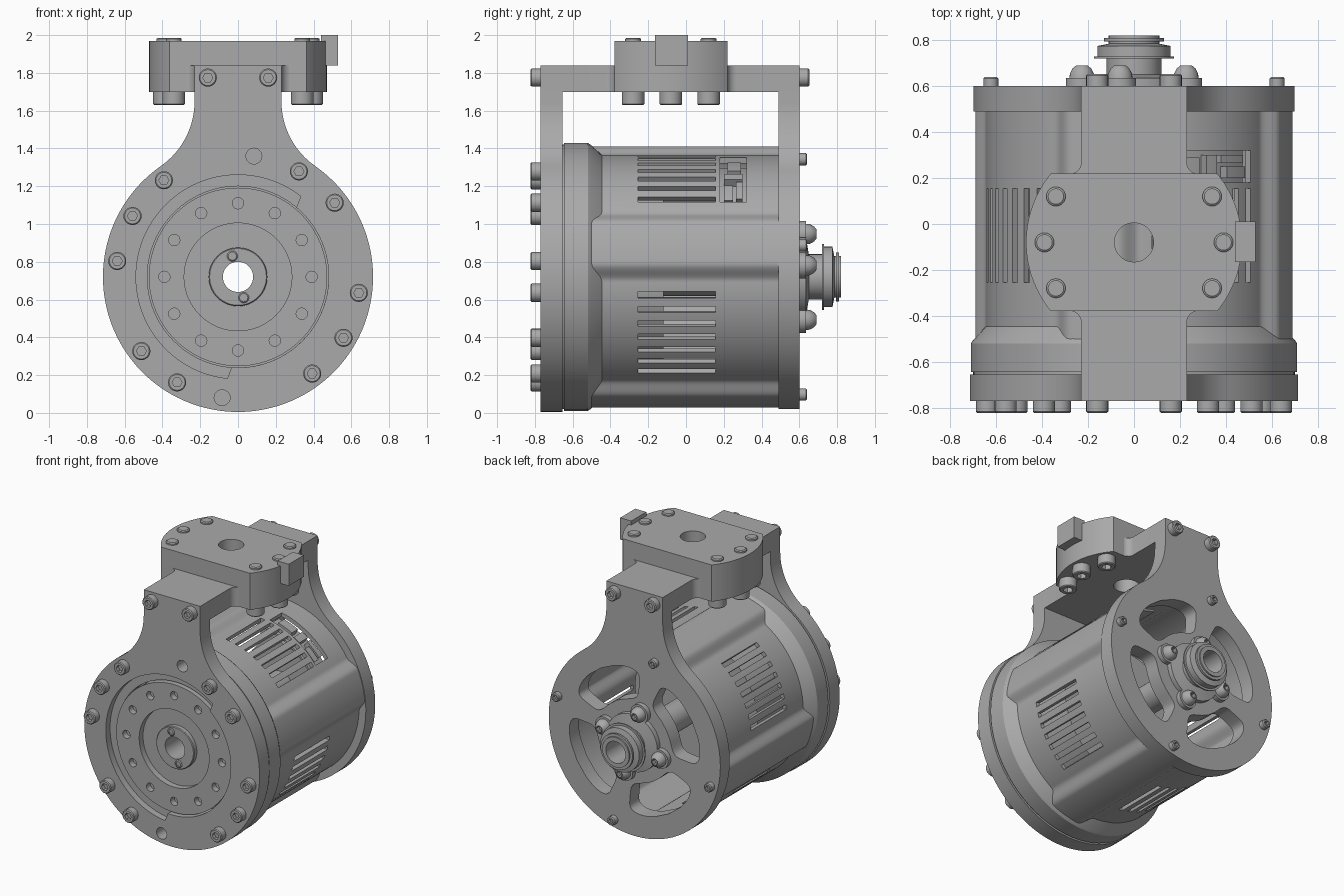
import bpy, bmesh, math
from math import sin, cos, pi, radians
from mathutils import Matrix, Vector

if "Cube" in bpy.data.objects:
    bpy.data.objects.remove(bpy.data.objects["Cube"])

ZC = 0.72  # height of the drive axis
mat = bpy.data.materials.new("machined grey")
mat.use_nodes = True
GREY = (0.4, 0.4, 0.4, 1)
mat.diffuse_color = GREY
mat.node_tree.nodes["Principled BSDF"].inputs["Base Color"].default_value = GREY


def finish(name, mesh, angle=30):
    obj = bpy.data.objects.new(name, mesh)
    bpy.context.collection.objects.link(obj)
    mesh.materials.clear()
    mesh.materials.append(mat)
    bpy.ops.object.select_all(action='DESELECT')
    obj.select_set(True)
    bpy.context.view_layer.objects.active = obj
    bpy.ops.object.shade_smooth_by_angle(angle=radians(angle))
    return obj


def from_bmesh(name, bm):
    bmesh.ops.recalc_face_normals(bm, faces=bm.faces)
    mesh = bpy.data.meshes.new(name)
    bm.to_mesh(mesh)
    bm.free()
    return finish(name, mesh)


def polar(r, deg, cx=0, cy=0):
    return cx + r * cos(radians(deg)), cy + r * sin(radians(deg))


def circle(r, cx=0, cy=0, n=96):
    return [polar(r, 360 * i / n, cx, cy) for i in range(n)]


def slab(name, outlines, lo, hi, upright=True):
    """Extrude outlines (first is outer, rest are holes) along y, or along z if not upright."""
    cu = bpy.data.curves.new(name, 'CURVE')
    cu.dimensions, cu.fill_mode = '2D', 'BOTH'
    cu.extrude = (hi - lo) / 2
    for pts in outlines:
        sp = cu.splines.new('POLY')
        sp.points.add(len(pts) - 1)
        for p, (x, y) in zip(sp.points, pts):
            p.co = (x, y, 0, 1)
        sp.use_cyclic_u = True
    tmp = bpy.data.objects.new(name, cu)
    bpy.context.collection.objects.link(tmp)
    dg = bpy.context.evaluated_depsgraph_get()
    mesh = bpy.data.meshes.new_from_object(tmp.evaluated_get(dg))
    bpy.data.objects.remove(tmp)
    mid = (lo + hi) / 2
    if upright:
        mesh.transform(Matrix.Translation((0, mid, 0)) @ Matrix.Rotation(pi / 2, 4, 'X'))
    else:
        mesh.transform(Matrix.Translation((0, 0, mid)))
    return finish(name, mesh)


def lathe(name, profile, pos=(0, 0, ZC), axis=(0, 1, 0), n=96, closed=True):
    """Spin (radius, height, is_hex) points about an axis."""
    bm = bmesh.new()
    rot = Vector(axis).to_track_quat('Z', 'Y')
    rings = []
    for r, h, *hexed in profile:
        ring = []
        for i in range(n):
            a = 2 * pi * i / n
            k = cos(pi / 6) / cos(a % (pi / 3) - pi / 6) if hexed else 1
            ring.append(bm.verts.new(rot @ Vector((r * k * cos(a), r * k * sin(a), h)) + Vector(pos)))
        rings.append(ring)
    pairs = list(zip(rings, rings[1:])) + ([(rings[-1], rings[0])] if closed else [])
    for a, b in pairs:
        for i in range(n):
            bm.faces.new((a[i], a[i - 1], b[i - 1], b[i]))
    if not closed:
        bm.faces.new(rings[0])
        bm.faces.new(rings[-1])
    return from_bmesh(name, bm)


def cap_screw(name, pos, axis, r=0.048, h=0.053):
    lathe(name, [(r, -0.01), (r, h - 0.006), (r - 0.006, h), (r * 0.55, h, 1), (r * 0.55, h * 0.5, 1)],
          pos, axis, 24, False)


def box(name, lo, hi):
    bm = bmesh.new()
    bmesh.ops.create_cube(bm, size=1)
    size = [b - a for a, b in zip(lo, hi)]
    mid = [(b + a) / 2 for a, b in zip(lo, hi)]
    bmesh.ops.transform(bm, verts=bm.verts, matrix=Matrix.Translation(mid) @ Matrix.Diagonal((*size, 1)))
    return from_bmesh(name, bm)


# Bracket outline: round disc flowing into a straight neck
def bracket(r, half=0.23, shoulder=1.65, top=1.84):
    d = shoulder - ZC
    f = (half ** 2 + d ** 2 - r ** 2) / (2 * (r - half))  # fillet tangent to both
    a0 = math.degrees(math.atan2(d, half + f))
    side = [polar(r, -90 + (a0 + 90) * i / 60, 0, ZC) for i in range(61)]
    side += [polar(f, 180 + a0 * (1 - i / 16), half + f, shoulder) for i in range(1, 17)]
    side.append((half, top))
    return side + [(-x, z) for x, z in reversed(side[1:])]


# Front bracket: two layers, the outer one with a wider stepped recess
bolt_r = 0.645
vents = [circle(0.042, *polar(bolt_r, a, 0, ZC), 24) for a in (82.5, 262.5)]
step = [polar(0.54 if 52 <= a <= 264 else 0.48, a, 0, ZC) for a in range(0, 360, 2)]
slab("front_bracket_inner", [bracket(0.715), circle(0.48, 0, ZC)] + vents, -0.72, -0.655)
slab("front_bracket_outer", [bracket(0.715), step] + vents, -0.77, -0.72)
for base in range(60, 420, 90):
    for off in (-22.5, 0, 22.5):
        if (base + off) % 180 != 82.5:
            x, z = polar(bolt_r, base + off, 0, ZC)
            cap_screw("front_screw", (x, -0.77, z), (0, -1, 0))

# Rear bracket with four rounded windows
def window(centre, half=35, r=0.42, dr=0.12):
    soft = lambda v: math.copysign(abs(v) ** 0.45, v)
    return [polar(r + dr * soft(sin(t)), centre + half * soft(cos(t)), 0, ZC)
            for t in (2 * pi * i / 64 for i in range(64))]

slab("rear_bracket", [bracket(0.7), circle(0.1, 0, ZC)] + [window(a) for a in (60, 150, 240, 330)], 0.49, 0.6)
for a in (15, 105, 195, 285):
    x, z = polar(bolt_r, a, 0, ZC)
    cap_screw("rear_screw", (x, 0.6, z), (0, 1, 0), 0.032, 0.04)
    x, z = polar(0.235, a, 0, ZC)
    lathe("hub_lobe", [(0.07, -0.01), (0.07, 0.035)], (x, 0.6, z), n=32, closed=False)
    lathe("hub_dome_screw", [(0.055, 0.03), (0.052, 0.055), (0.04, 0.078), (0.025, 0.09), (0.022, 0.09, 1),
                             (0.022, 0.06, 1)], (x, 0.6, z), n=24, closed=False)
for s in (-0.16, 0.16):
    cap_screw("neck_screw_front", (s, -0.77, 1.775), (0, -1, 0))
    cap_screw("neck_screw_rear", (s, 0.6, 1.775), (0, 1, 0))

# Rear hub and hollow shaft
lathe("rear_hub", [(0.08, -0.72), (0.1, -0.72), (0.1, 0.59), (0.21, 0.59), (0.21, 0.635), (0.12, 0.65), (0.12, 0.72),
                   (0.175, 0.72), (0.175, 0.73), (0.16, 0.73), (0.16, 0.775), (0.11, 0.785), (0.11, 0.795),
                   (0.13, 0.795), (0.13, 0.81), (0.11, 0.81), (0.11, 0.82), (0.08, 0.82)])

# Output rotor with bolt circle, centre hub and its screws
holes = [circle(0.03, *polar(0.39, a, 0, ZC), 20) for a in range(0, 360, 30)]
slab("rotor_face", [circle(0.472, 0, ZC), circle(0.285, 0, ZC)] + holes, -0.745, -0.7)
lathe("rotor_body", [(0.08, -0.7), (0.472, -0.7), (0.472, -0.5), (0.08, -0.5)])
lathe("rotor_hub", [(0.08, -0.735), (0.15, -0.735), (0.155, -0.73), (0.155, -0.69), (0.08, -0.69)])
for s in (-1, 1):
    cap_screw("rotor_hub_screw", (0.03 * s, -0.735, ZC - 0.11 * s), (0, -1, 0), 0.028, 0.008)
lathe("motor_core", [(0.1, -0.5), (0.5, -0.5), (0.5, -0.12), (0.1, -0.12)])

# Front housing ring with tapered shoulder
lathe("housing_ring", [(0.47, -0.656), (0.7, -0.656), (0.7, -0.645), (0.71, -0.645), (0.71, -0.52), (0.7, -0.505),
                       (0.64, -0.44), (0.6, -0.44), (0.6, -0.6), (0.47, -0.6)])

# Slotted barrel: four ridges between four vent panels, plus a connector opening
def barrel_radius(deg):
    off = abs((deg + 30) % 90 - 45)
    t = min(max((off - 9) / 8, 0), 1)
    return 0.695 - 0.05 * t * t * (3 - 2 * t)

rows = [-0.53, -0.255, 0.155, 0.18, 0.32, 0.49]
bm = bmesh.new()
grid = [[bm.verts.new((x, y, z)) for x, z in (polar(barrel_radius(d), d, 0, ZC) for d in range(360))] for y in rows]
for j in range(len(rows) - 1):
    for d in range(360):
        off = (d - 60 + 45) % 90 - 45
        slot = j == 1 and -22 <= off < 23 and (off + 22) % 7 < 3
        port = j == 3 and 38 <= d < 78
        if not slot and not port:
            e = (d + 1) % 360
            bm.faces.new((grid[j][d], grid[j][e], grid[j + 1][e], grid[j + 1][d]))
bmesh.ops.delete(bm, geom=[v for v in bm.verts if not v.link_faces], context='VERTS')
bmesh.ops.recalc_face_normals(bm, faces=bm.faces)
bmesh.ops.solidify(bm, geom=bm.faces[:], thickness=0.03)
from_bmesh("barrel", bm)

# Connector board and sockets behind the opening
def arc_block(name, r0, r1, a0, a1, y0, y1):
    steps = [a0 + (a1 - a0) * i / 8 for i in range(9)]
    pts = [polar(r1, a, 0, ZC) for a in steps] + [polar(r0, a, 0, ZC) for a in reversed(steps)]
    slab(name, [pts], y0, y1)

arc_block("connector_board", 0.57, 0.585, 36, 80, 0.17, 0.33)
for a0, a1, y0, y1 in ((40, 50, 0.2, 0.25), (41, 53, 0.265, 0.3), (55, 60, 0.2, 0.3), (63, 74, 0.22, 0.29)):
    arc_block("connector_socket", 0.58, 0.63, a0, a1, y0, y1)

# Top mount: round-ended block, filleted bridges to both necks, index tab
MY = -0.08
ends = [polar(0.47, -39.5 + 79 * i / 32, 0, MY) for i in range(33)]
mount = ends + [(-x, 2 * MY - y) for x, y in ends]
slab("mount_block", [mount, circle(0.085, 0, MY, 48)], 1.7, 1.97, False)
for edge, sign, far in ((0.218, 1, 0.49), (-0.378, -1, -0.655)):
    fillet = [polar(0.05, 270 - 90 * i / 8, 0.28, 0.05) for i in range(9)]
    half = [(x, edge + sign * y) for x, y in fillet] + [(0.23, far)]
    bridge = [(0.28, edge)] + half
    slab("bridge", [bridge + [(-x, y) for x, y in reversed(bridge)]], 1.7, 1.84, False)
box("index_tab", (0.44, -0.165, 1.84), (0.53, 0.01, 2.0))
for s in (-1, 1):
    for x, y in ((0.34, 0.12), (0.39, MY), (0.34, -0.28)):
        lathe("mount_pin", [(0.042, -0.01), (0.042, 0.01), (0.034, 0.016)], (s * x, y, 1.97), (0, 0, 1), 24, False)
        cap_screw("mount_screw", (s * x, y, 1.7), (0, 0, -1), 0.06, 0.07)
